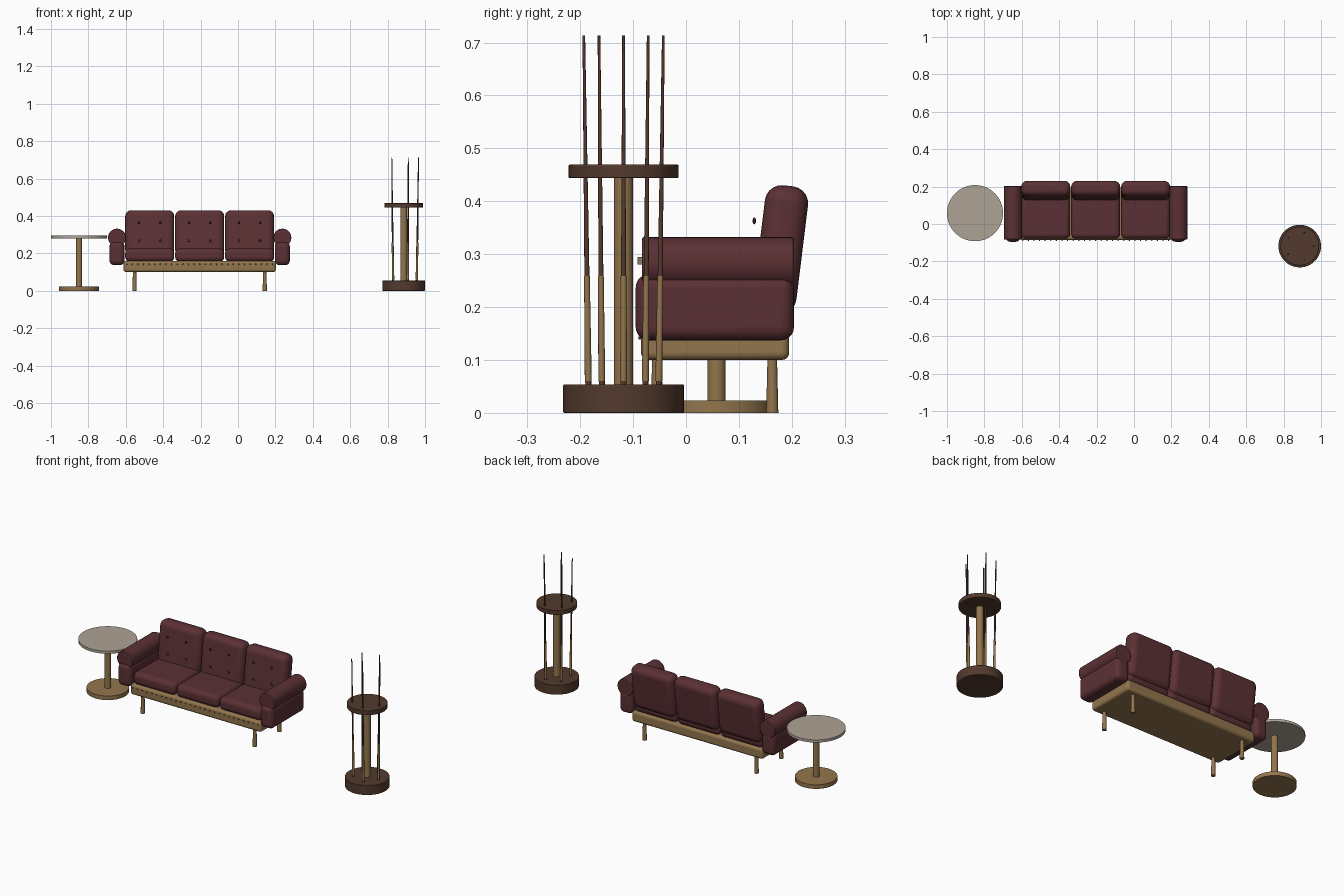
import bpy
from math import radians, sin, cos, pi
from mathutils import Vector

if "Cube" in bpy.data.objects:
    bpy.data.objects.remove(bpy.data.objects["Cube"])


def material(name, rgb):
    m = bpy.data.materials.new(name)
    m.diffuse_color = (*rgb, 1)
    m.use_nodes = True
    m.node_tree.nodes["Principled BSDF"].inputs["Base Color"].default_value = m.diffuse_color
    return m


LEATHER = material("leather", (0.105, 0.030, 0.034))
OAK = material("oak", (0.29, 0.18, 0.075))
WALNUT = material("walnut", (0.085, 0.042, 0.026))
STONE = material("stone", (0.42, 0.37, 0.30))
BUTTON = material("button", (0.04, 0.014, 0.016))
NAIL = material("nail", (0.16, 0.10, 0.04))


def finish(o, name, mat):
    o.name = name
    o.data.materials.append(mat)
    bpy.ops.object.shade_smooth_by_angle(angle=radians(40))
    return o


def box(name, lo, hi, mat, bevel, tilt=0):
    lo, hi = Vector(lo), Vector(hi)
    bpy.ops.mesh.primitive_cube_add(size=1, location=(lo + hi) / 2)
    o = bpy.context.object
    o.scale = hi - lo
    bpy.ops.object.transform_apply(location=False, rotation=False, scale=True)
    finish(o, name, mat)
    o.rotation_euler.x = tilt
    b = o.modifiers.new("round", "BEVEL")
    b.width, b.segments = bevel, 5
    return o


def rod(name, a, b, r1, r2, mat, sides=32, bevel=0):
    a, b = Vector(a), Vector(b)
    bpy.ops.mesh.primitive_cone_add(vertices=sides, radius1=r1, radius2=r2,
                                    depth=(b - a).length, location=(a + b) / 2)
    o = bpy.context.object
    o.rotation_euler = (b - a).to_track_quat('Z', 'Y').to_euler()
    finish(o, name, mat)
    if bevel:
        m = o.modifiers.new("edge", "BEVEL")
        m.width, m.segments = bevel, 2
    return o


def upright(name, x, y, z0, z1, r, mat, sides=48, bevel=0):
    return rod(name, (x, y, z0), (x, y, z1), r, r, mat, sides, bevel)


# side table
TX, TY = -0.85, 0.058
upright("table_base", TX, TY, 0, 0.023, 0.108, OAK)
upright("table_post", TX, TY, 0.02, 0.282, 0.017, OAK, 32)
upright("table_top", TX, TY, 0.28, 0.295, 0.15, STONE, 64)

# sofa frame and legs
SX = -0.205
box("sofa_frame", (SX - 0.407, -0.085, 0.10), (SX + 0.407, 0.195, 0.16), OAK, 0.014)
for sx in (-1, 1):
    for y in (-0.055, 0.163):
        x = SX + sx * 0.348
        rod("sofa_leg", (x, y, 0), (x, y, 0.105), 0.0115, 0.009, OAK, 20)

# cushions with back buttons
for i in (-1, 0, 1):
    cx = SX + i * 0.267
    box("seat_cushion", (cx - 0.131, -0.078, 0.155), (cx + 0.131, 0.19, 0.226), LEATHER, 0.025)
    box("back_cushion", (cx - 0.131, 0.138, 0.187), (cx + 0.131, 0.22, 0.43),
        LEATHER, 0.032, radians(-7))
    for dx in (-0.057, 0.057):
        for z in (0.267, 0.363):
            bpy.ops.mesh.primitive_uv_sphere_add(segments=14, ring_count=8, radius=0.0065,
                                                 location=(cx + dx, 0.129, z))
            o = finish(bpy.context.object, "back_button", BUTTON)
            o.scale.y = 0.5

# arms: padded side with a roll on top
for sx in (-1, 1):
    ax = SX + sx * 0.442
    box("arm_side", (ax - 0.04, -0.095, 0.137), (ax + 0.04, 0.204, 0.262), LEATHER, 0.025)
    rod("arm_roll", (ax, -0.083, 0.284), (ax, 0.203, 0.284), 0.048, 0.048, LEATHER, 40, 0.003)

# nail heads along the front rail
for i in range(27):
    bpy.ops.mesh.primitive_uv_sphere_add(segments=8, ring_count=6, radius=0.0035,
                                         location=(SX + (i - 13) * 0.03, -0.087, 0.142))
    finish(bpy.context.object, "nail_head", NAIL)

# cue stand
RX, RY = 0.886, -0.118
upright("stand_base", RX, RY, 0, 0.054, 0.114, WALNUT, 48, 0.002)
upright("stand_post", RX, RY, 0.05, 0.445, 0.018, OAK, 32)
upright("stand_top", RX, RY, 0.444, 0.469, 0.104, WALNUT, 48, 0.002)

# cues leaning slightly outward, each with a pale grip sleeve
for i in range(5):
    a = 2 * pi * i / 5
    d = Vector((cos(a), sin(a), 0))
    foot = Vector((RX, RY, 0.05)) + d * 0.070
    tip = Vector((RX, RY, 0.713)) + d * 0.079
    rod("cue_shaft", foot, tip, 0.0058, 0.0025, WALNUT, 16)
    rod("cue_grip", foot.lerp(tip, 0.015), foot.lerp(tip, 0.315), 0.0066, 0.0054, OAK, 16)
